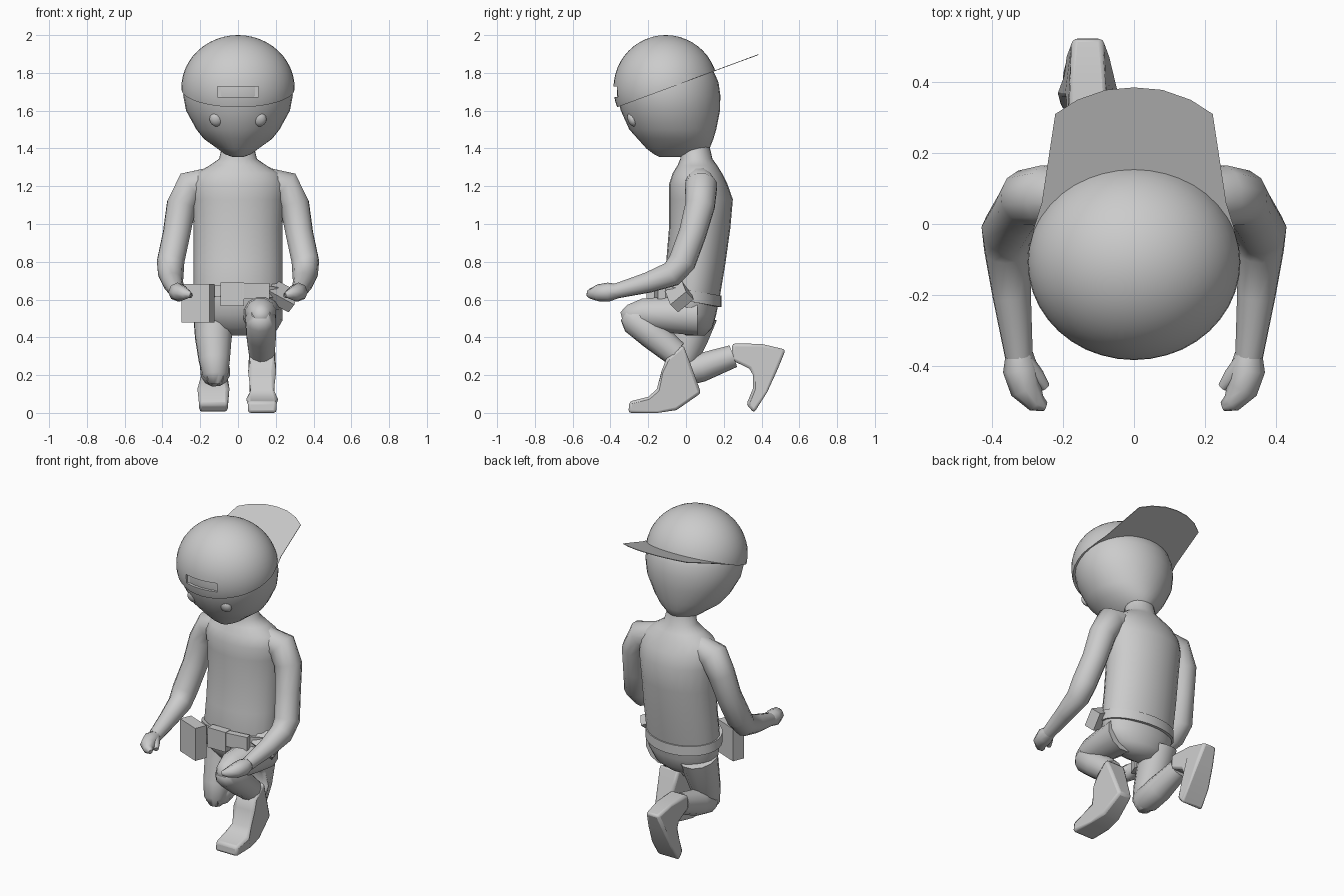
import bpy, bmesh
from math import pi, sin, cos, radians
from mathutils import Vector, Matrix, Euler

default_cube = bpy.data.objects.get("Cube")
if default_cube:
    bpy.data.objects.remove(default_cube, do_unlink=True)

GREY = (0.6, 0.6, 0.6, 1.0)
material = bpy.data.materials.new("plain grey")
material.use_nodes = True
material.diffuse_color = GREY
material.node_tree.nodes["Principled BSDF"].inputs["Base Color"].default_value = GREY


def finish(bm, name, angle=40):
    """Turn a bmesh into a named, shaded object."""
    bmesh.ops.recalc_face_normals(bm, faces=bm.faces)
    mesh = bpy.data.meshes.new(name)
    bm.to_mesh(mesh)
    bm.free()
    mesh.materials.append(material)
    obj = bpy.data.objects.new(name, mesh)
    bpy.context.collection.objects.link(obj)
    bpy.ops.object.select_all(action="DESELECT")
    obj.select_set(True)
    bpy.context.view_layer.objects.active = obj
    if angle:
        bpy.ops.object.shade_smooth_by_angle(angle=radians(angle))
    return obj


def skin_rings(bm, rings, capped=True):
    """Bridge a list of equal-length vertex rings."""
    count = len(rings[0])
    for low, high in zip(rings, rings[1:]):
        for i in range(count):
            j = (i + 1) % count
            bm.faces.new((low[i], low[j], high[j], high[i]))
    if capped:
        bm.faces.new(rings[0])
        bm.faces.new(rings[-1])


def loft(name, sections, sides=24, angle=50):
    """Stack ellipses given as height, front y, back y, half width."""
    bm = bmesh.new()
    rings = []
    for z, front, back, half in sections:
        mid, depth = (front + back) / 2, (back - front) / 2
        turns = [2 * pi * i / sides for i in range(sides)]
        rings.append([bm.verts.new((half * cos(a), mid + depth * sin(a), z)) for a in turns])
    skin_rings(bm, rings)
    return finish(bm, name, angle)


def tube(name, path, sides=12, angle=60):
    """Sweep a circle of changing radius along x, y, z, radius points."""
    bm = bmesh.new()
    points = [Vector(p[:3]) for p in path]
    rings, last, side = [], None, None
    for i, p in enumerate(points):
        before, after = points[max(i - 1, 0)], points[min(i + 1, len(points) - 1)]
        tangent = (after - before).normalized()
        if last is None:
            side = tangent.orthogonal().normalized()
        else:
            side = last.rotation_difference(tangent) @ side
        other, last = tangent.cross(side), tangent
        turns = [2 * pi * k / sides for k in range(sides)]
        rings.append([bm.verts.new(p + path[i][3] * (side * cos(a) + other * sin(a))) for a in turns])
    skin_rings(bm, rings)
    return finish(bm, name, angle)


def ball(name, centre, radii, tilt=0, segments=32):
    bm = bmesh.new()
    bmesh.ops.create_uvsphere(bm, u_segments=segments, v_segments=segments // 2, radius=1)
    matrix = Matrix.LocRotScale(Vector(centre), Euler((tilt, 0, 0)), Vector(radii))
    bmesh.ops.transform(bm, matrix=matrix, verts=bm.verts)
    return finish(bm, name, 60)


def box(name, centre, size, turn=(0, 0, 0)):
    bm = bmesh.new()
    bmesh.ops.create_cube(bm, size=1)
    matrix = Matrix.LocRotScale(Vector(centre), Euler([radians(t) for t in turn]), Vector(size))
    bmesh.ops.transform(bm, matrix=matrix, verts=bm.verts)
    return finish(bm, name, 0)


def boot(name, x, outline):
    """Side outline of y, z, half width, closed across x."""
    bm = bmesh.new()
    sides = [[bm.verts.new((x + s * w, y, z)) for y, z, w in outline] for s in (-1, 1)]
    skin_rings(bm, sides)
    obj = finish(bm, name, 35)
    bevel = obj.modifiers.new("soft edge", "BEVEL")
    bevel.width, bevel.segments = 0.015, 2
    bevel.limit_method, bevel.angle_limit = "ANGLE", radians(50)
    return obj


# Head, with the crown kept inside the cap
loft("head", [
    (1.355, -0.14, -0.02, 0.03), (1.37, -0.17, 0.08, 0.07), (1.40, -0.21, 0.125, 0.11),
    (1.45, -0.255, 0.145, 0.18), (1.5, -0.3, 0.16, 0.22), (1.6, -0.345, 0.18, 0.275),
    (1.68, -0.365, 0.182, 0.29), (1.75, -0.365, 0.172, 0.288), (1.8, -0.355, 0.15, 0.275),
    (1.9, -0.28, 0.07, 0.19), (1.96, -0.18, -0.03, 0.08)], 32, 60)
for s in (1, -1):
    ball("left_eye" if s > 0 else "right_eye", (0.113 * s, -0.283, 1.555), (0.038, 0.026, 0.04), 0.35, 16)

# Cap: ellipsoid trimmed by a plane rising to the back
SLOPE, RIM_Z = 0.37, 1.753
bm = bmesh.new()
bmesh.ops.create_uvsphere(bm, u_segments=40, v_segments=24, radius=1)
bmesh.ops.transform(bm, verts=bm.verts, matrix=Matrix.LocRotScale(
    Vector((0, -0.107, 1.72)), None, Vector((0.3, 0.277, 0.28))))
cut = bmesh.ops.bisect_plane(bm, geom=bm.verts[:] + bm.edges[:] + bm.faces[:],
                             plane_co=(0, 0, RIM_Z), plane_no=(0, -SLOPE, 1), clear_inner=True)
bmesh.ops.contextual_create(bm, geom=[e for e in cut["geom_cut"] if isinstance(e, bmesh.types.BMEdge)])
cap = finish(bm, "cap", 40)
cutter = box("cap_opening_cutter", (0, -0.385, 1.70), (0.215, 0.07, 0.056))
cutter.hide_render = True
cutter.hide_viewport = True
opening = cap.modifiers.new("strap opening", "BOOLEAN")
opening.operation, opening.object = "DIFFERENCE", cutter

# Visor: thin sheet in the rim plane
half = [(0.285, -0.02), (0.26, 0.06), (0.222, 0.31), (0.16, 0.35), (0.08, 0.378), (0, 0.385)]
outline = half + [(-x, y) for x, y in half[-2::-1]]
bm = bmesh.new()
sheets = [[bm.verts.new((x, y, RIM_Z + SLOPE * y + lift)) for x, y in outline] for lift in (0, 0.004)]
skin_rings(bm, sheets)
finish(bm, "cap_visor", 0)

# Torso from hips to neck
loft("torso", [
    (0.41, 0.0, 0.1, 0.08), (0.45, -0.06, 0.14, 0.17), (0.52, -0.11, 0.16, 0.225),
    (0.62, -0.13, 0.18, 0.235), (0.8, -0.105, 0.21, 0.235), (0.98, -0.09, 0.235, 0.235),
    (1.13, -0.09, 0.248, 0.245), (1.21, -0.09, 0.22, 0.25), (1.27, -0.07, 0.19, 0.22),
    (1.31, -0.045, 0.165, 0.15), (1.345, -0.03, 0.14, 0.1), (1.41, -0.03, 0.125, 0.085)])

# Arms and hands
for s in (1, -1):
    side = "left" if s > 0 else "right"
    tube(side + "_arm", [(x * s, y, z, r) for x, y, z, r in (
        (0.13, 0.07, 1.235, 0.07), (0.25, 0.08, 1.2, 0.088), (0.3, 0.075, 1.1, 0.08),
        (0.325, 0.035, 0.95, 0.074), (0.357, -0.02, 0.8, 0.074), (0.355, -0.075, 0.735, 0.068),
        (0.345, -0.2, 0.69, 0.055), (0.325, -0.37, 0.645, 0.04))])
    tube(side + "_hand", [(x * s, y, z, r) for x, y, z, r in (
        (0.325, -0.35, 0.645, 0.035), (0.32, -0.41, 0.64, 0.05), (0.305, -0.465, 0.635, 0.045),
        (0.275, -0.505, 0.63, 0.028), (0.25, -0.515, 0.625, 0.014))], 8)
    tube(side + "_thumb", [(x * s, y, z, r) for x, y, z, r in (
        (0.31, -0.39, 0.65, 0.03), (0.275, -0.43, 0.635, 0.024), (0.25, -0.46, 0.62, 0.014))], 8)

# Raised left leg
tube("left_thigh", [(0.125, 0.06, 0.52, 0.115), (0.125, -0.08, 0.52, 0.1),
                    (0.12, -0.23, 0.525, 0.083), (0.12, -0.3, 0.515, 0.06), (0.12, -0.34, 0.505, 0.03)])
tube("left_shin", [(0.12, -0.315, 0.53, 0.05), (0.12, -0.27, 0.495, 0.083),
                   (0.122, -0.17, 0.41, 0.08), (0.125, -0.055, 0.315, 0.07)])
boot("left_boot", 0.128, [
    (-0.305, 0, 0.076), (-0.3, 0.06, 0.076), (-0.2, 0.085, 0.078), (-0.155, 0.125, 0.066),
    (-0.13, 0.22, 0.062), (-0.105, 0.285, 0.07), (-0.015, 0.36, 0.07), (0.02, 0.27, 0.06),
    (0.08, 0.105, 0.045), (-0.05, 0.015, 0.06), (-0.15, 0.0, 0.075)])

# Kneeling right leg
tube("right_thigh", [(-0.125, 0.055, 0.52, 0.115), (-0.13, 0.02, 0.4, 0.1),
                     (-0.125, -0.025, 0.28, 0.085), (-0.12, -0.05, 0.2, 0.07), (-0.12, -0.055, 0.15, 0.035)])
tube("right_shin", [(-0.12, -0.09, 0.19, 0.045), (-0.12, -0.03, 0.215, 0.08),
                    (-0.125, 0.08, 0.24, 0.078), (-0.13, 0.25, 0.3, 0.062)])
boot("right_boot", -0.13, [
    (0.24, 0.28, 0.06), (0.245, 0.368, 0.06), (0.4, 0.365, 0.055), (0.528, 0.335, 0.043),
    (0.485, 0.23, 0.06), (0.43, 0.11, 0.076), (0.36, 0.0, 0.076), (0.32, 0.045, 0.076),
    (0.355, 0.13, 0.078), (0.355, 0.2, 0.066), (0.335, 0.235, 0.062)])

# Belt: tilted oval band
bm = bmesh.new()
COUNT = 32
rings = []
for scale, lift in ((1, -0.03), (1, 0.03), (0.9, 0.03), (0.9, -0.03)):
    turns = [2 * pi * i / COUNT for i in range(COUNT)]
    rings.append([bm.verts.new((0.243 * scale * cos(a), 0.02 + 0.168 * scale * sin(a),
                                0.62 - 0.03 * sin(a) + lift)) for a in turns])
skin_rings(bm, rings + rings[:1], capped=False)
finish(bm, "belt", 35)
box("belt_buckle", (-0.03, -0.145, 0.628), (0.125, 0.05, 0.125))
box("belt_front_plate", (0.09, -0.14, 0.645), (0.15, 0.04, 0.085), (0, 0, 8))
box("right_pouch", (-0.212, -0.145, 0.58), (0.16, 0.075, 0.205), (0, 0, -22))
box("left_pouch", (0.228, -0.035, 0.622), (0.15, 0.065, 0.11), (-45, 28, 12))
